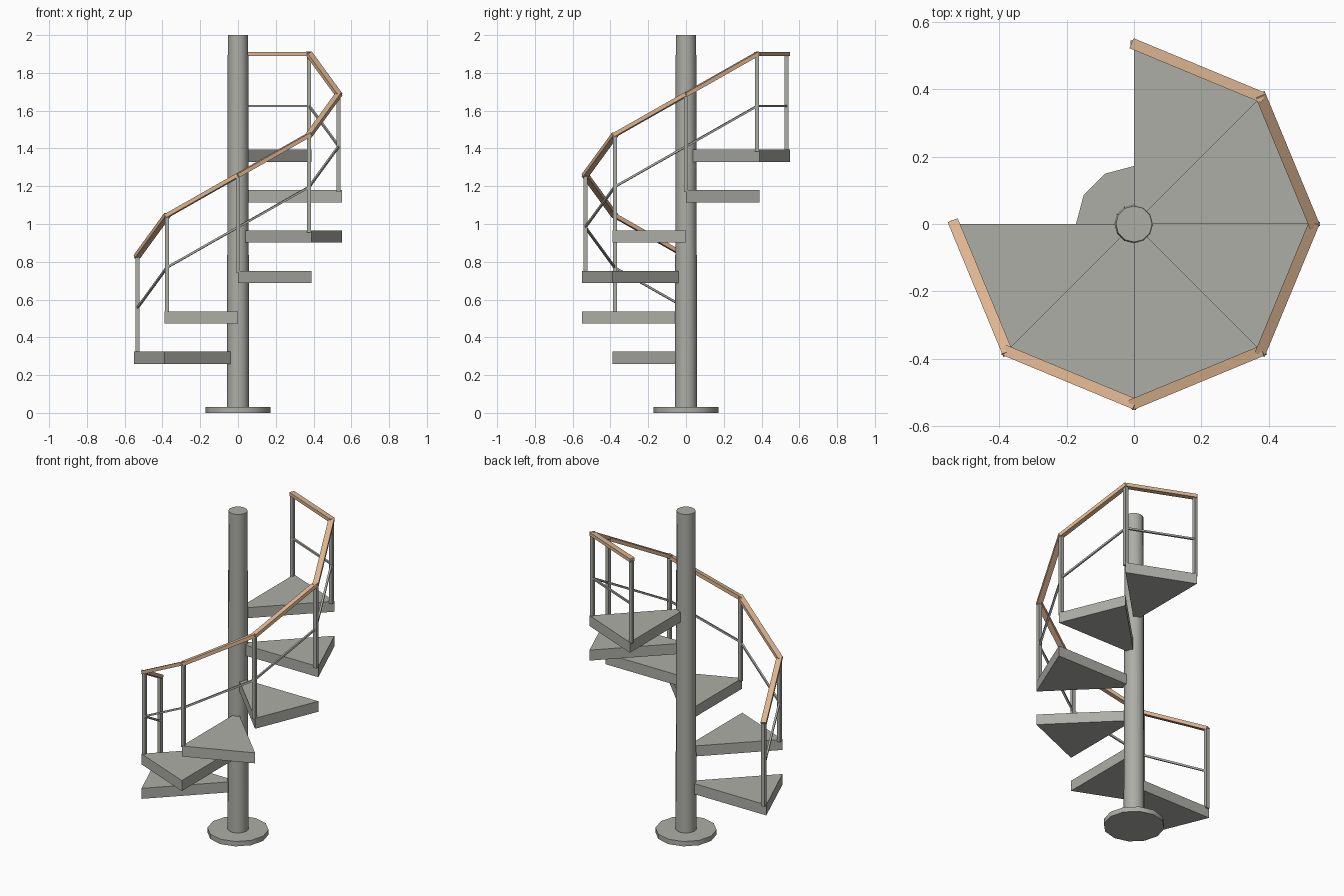
import bpy, bmesh, math
from mathutils import Vector, Matrix

if "Cube" in bpy.data.objects:
    bpy.data.objects.remove(bpy.data.objects["Cube"])


def material(name, rgb):
    m = bpy.data.materials.new(name)
    m.diffuse_color = (*rgb, 1)
    m.use_nodes = True
    m.node_tree.nodes["Principled BSDF"].inputs["Base Color"].default_value = m.diffuse_color
    return m


METAL = material("grey metal", (0.42, 0.42, 0.39))
WOOD = material("light wood", (0.72, 0.46, 0.28))


def make(name, bm, mat):
    bmesh.ops.recalc_face_normals(bm, faces=bm.faces)
    me = bpy.data.meshes.new(name)
    bm.to_mesh(me)
    bm.free()
    me.materials.append(mat)
    ob = bpy.data.objects.new(name, me)
    bpy.context.collection.objects.link(ob)
    return ob


def cone(name, r1, r2, z0, z1, sides):
    bm = bmesh.new()
    bmesh.ops.create_cone(bm, cap_ends=True, segments=sides, radius1=r1, radius2=r2,
                          depth=z1 - z0, matrix=Matrix.Translation((0, 0, (z0 + z1) / 2)))
    ob = make(name, bm, METAL)
    bpy.ops.object.select_all(action='DESELECT')
    ob.select_set(True)
    bpy.context.view_layer.objects.active = ob
    bpy.ops.object.shade_smooth_by_angle(angle=math.radians(40))


def polar(r, a, z):
    return Vector((r * math.cos(a), r * math.sin(a), z))


def bar(name, p, q, width, height, extra, mat):
    """Square-cut bar from p to q, kept level across its width."""
    d = (q - p).normalized()
    side = Vector((0, 0, 1)).cross(d).normalized()
    up = d.cross(side)
    rot = Matrix((d, side, up)).transposed().to_4x4()
    size = Matrix.Diagonal(((q - p).length + 2 * extra, width, height, 1))
    bm = bmesh.new()
    bmesh.ops.create_cube(bm, size=1, matrix=Matrix.Translation((p + q) / 2) @ rot @ size)
    make(name, bm, mat)


STEPS, RISE, TURN = 6, 0.214, math.radians(45)
TOP0, THICK, R_POST = 0.324, 0.065, 0.533

# Central pole and its foot plate
cone("centre_pole", 0.059, 0.054, 0.0, 2.0, 12)
cone("base_plate", 0.172, 0.172, 0.0, 0.03, 12)

# Wedge treads winding up the pole
for i in range(STEPS):
    a, b = math.pi + i * TURN, math.pi + (i + 1) * TURN
    top = TOP0 + i * RISE
    bm = bmesh.new()
    vs = [bm.verts.new(polar(r, t, top - THICK))
          for r, t in ((0.05, a), (0.55, a), (0.55, b), (0.05, b))]
    face = bm.faces.new(vs)
    ext = bmesh.ops.extrude_face_region(bm, geom=[face])
    bmesh.ops.translate(bm, vec=(0, 0, THICK),
                        verts=[v for v in ext["geom"] if isinstance(v, bmesh.types.BMVert)])
    make(f"tread_{i + 1}", bm, METAL)

# Posts, one at each tread edge; the last two share the top tread
feet = [polar(R_POST, math.pi + i * TURN, TOP0 + min(i, STEPS - 1) * RISE)
        for i in range(STEPS + 1)]
for i, f in enumerate(feet):
    bm = bmesh.new()
    bmesh.ops.create_cube(bm, size=1, matrix=Matrix.Translation(f + Vector((0, 0, 0.247)))
                          @ Matrix.Diagonal((0.021, 0.021, 0.514, 1)))
    make(f"post_{i + 1}", bm, METAL)

# Wooden handrail and thin middle rail between neighbouring posts
for i, (p, q) in enumerate(zip(feet, feet[1:])):
    hi, mid = Vector((0, 0, 0.506)), Vector((0, 0, 0.231))
    bar(f"handrail_{i + 1}", p + hi, q + hi, 0.032, 0.021, 0.008, WOOD)
    bar(f"middle_rail_{i + 1}", p + mid, q + mid, 0.011, 0.011, 0.003, METAL)
